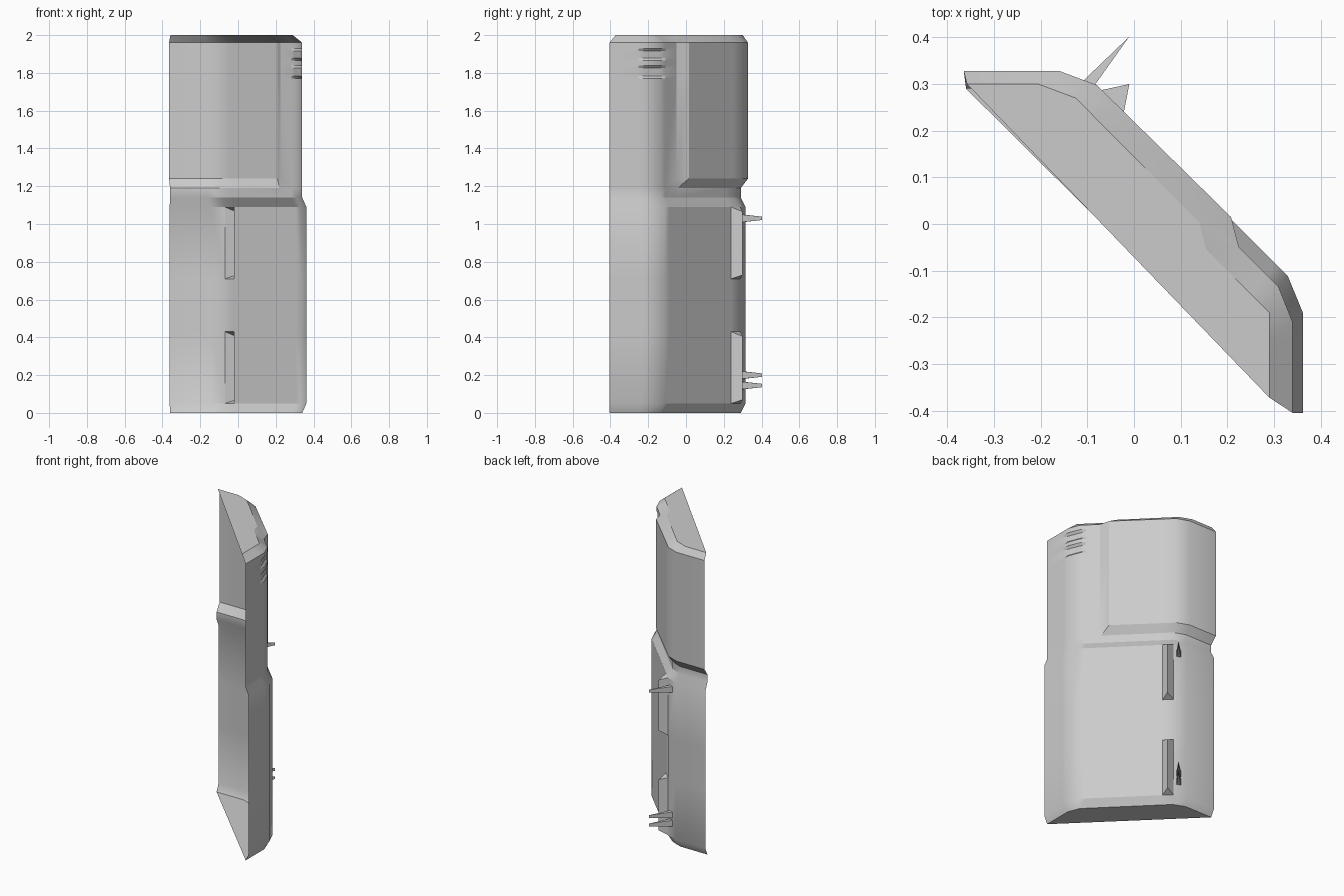
import bpy, bmesh, math
from mathutils import Vector

if "Cube" in bpy.data.objects:
    bpy.data.objects.remove(bpy.data.objects["Cube"])

V = lambda x, y: Vector((x, y))

def finish(name, bm, smooth=False):
    me = bpy.data.meshes.new(name)
    bm.to_mesh(me)
    bm.free()
    ob = bpy.data.objects.new(name, me)
    bpy.context.collection.objects.link(ob)
    if smooth:
        bpy.context.view_layer.objects.active = ob
        ob.select_set(True)
        bpy.ops.object.shade_smooth_by_angle(angle=math.radians(30))
        ob.select_set(False)
    return ob

# plan outlines: left end, left bend (2), step (2), right bend (2), right end
NARROW = [V(-.36, .29), V(-.16, .29), V(-.085, .26), V(.22, -.045), V(.225, -.05), V(.31, -.135), V(.34, -.21), V(.34, -.405)]
LOWER = [V(-.362, .315), V(-.145, .315), V(-.07, .287), V(.205, .013), V(.25, -.032), V(.33, -.112), V(.362, -.19), V(.362, -.405)]
UPPER = [V(-.365, .328), V(-.16, .328), V(-.08, .298), V(.208, .015), V(.225, -.05), V(.31, -.135), V(.34, -.21), V(.34, -.405)]
CAP = [V(-.358, .30), V(-.205, .30), V(-.125, .27), V(.14, .003), V(.155, -.055), V(.29, -.19), V(.29, -.25), V(.29, -.372)]

def ring(o, vent=False):
    a, b, c, d, e, f, g, h = o
    t, q, p = c.lerp(d, .175), e.lerp(f, .7), g.lerp(h, .21)
    if vent:                       # flatten the bend to form a pocket
        f, g = q.lerp(p, .25), q.lerp(p, .7)
    return [a, b, c, t, d, e, q, f, g, p, h]

# shell: lofted plan outlines, open on the diagonal side
levels = [(0, NARROW, 0), (.05, LOWER, 0), (.43, LOWER, 0), (.71, LOWER, 0),
          (1.09, LOWER, 0), (1.14, NARROW, 0), (1.19, NARROW, 0), (1.24, UPPER, 0)]
for z0, z1 in ((1.77, 1.84), (1.865, 1.93)):
    levels += [(z0, UPPER, 0), (z0 + .014, UPPER, 1), (z1 - .014, UPPER, 1), (z1, UPPER, 0)]
levels += [(1.96, UPPER, 0), (2, CAP, 0)]
bm = bmesh.new()
rows = [[bm.verts.new((p.x, p.y, z)) for p in ring(o, v)] for z, o, v in levels]
for k, (lo, hi) in enumerate(zip(rows, rows[1:])):
    for i in range(len(lo) - 1):
        if i == 2 and k in (1, 3):   # openings behind the hinge fins
            continue
        bm.faces.new((lo[i + 1], lo[i], hi[i], hi[i + 1]))
bm.faces.new(rows[0])
bm.faces.new(rows[-1][::-1])
finish("corner_shell", bm, True)

# hinge fins: wedge pushed out of the shell
c, t = ring(LOWER)[2:4]
for n, (z0, z1) in enumerate(((.05, .43), (.71, 1.09))):
    bm = bmesh.new()
    c0, t0, t1, c1 = [bm.verts.new((p.x, p.y, z)) for p, z in ((c, z0), (t, z0), (t, z1), (c, z1))]
    e0, e1 = bm.verts.new((-.01, .30, z0 + .02)), bm.verts.new((-.01, .30, z1 - .025))
    for f in ((t0, e0, e1, t1), (e0, c0, c1, e1), (c0, e0, t0), (t1, e1, c1)):
        bm.faces.new(f)
    finish(f"hinge_fin_{n + 1}", bm)

# spikes: tapered wedges ending in a thin vertical edge
for n, z in enumerate((.145, .20, 1.03)):
    bm = bmesh.new()
    base = [bm.verts.new((x, y, z + s)) for x, y, s in
            ((-.113, .303, -.02), (-.087, .294, -.02), (-.087, .294, .02), (-.113, .303, .02))]
    lo, hi = bm.verts.new((-.01, .402, z - .009)), bm.verts.new((-.01, .402, z + .009))
    for f in ((base[1], lo, hi, base[2]), (lo, base[0], base[3], hi),
              (base[0], lo, base[1]), (base[2], hi, base[3])):
        bm.faces.new(f)
    finish(f"latch_spike_{n + 1}", bm)
